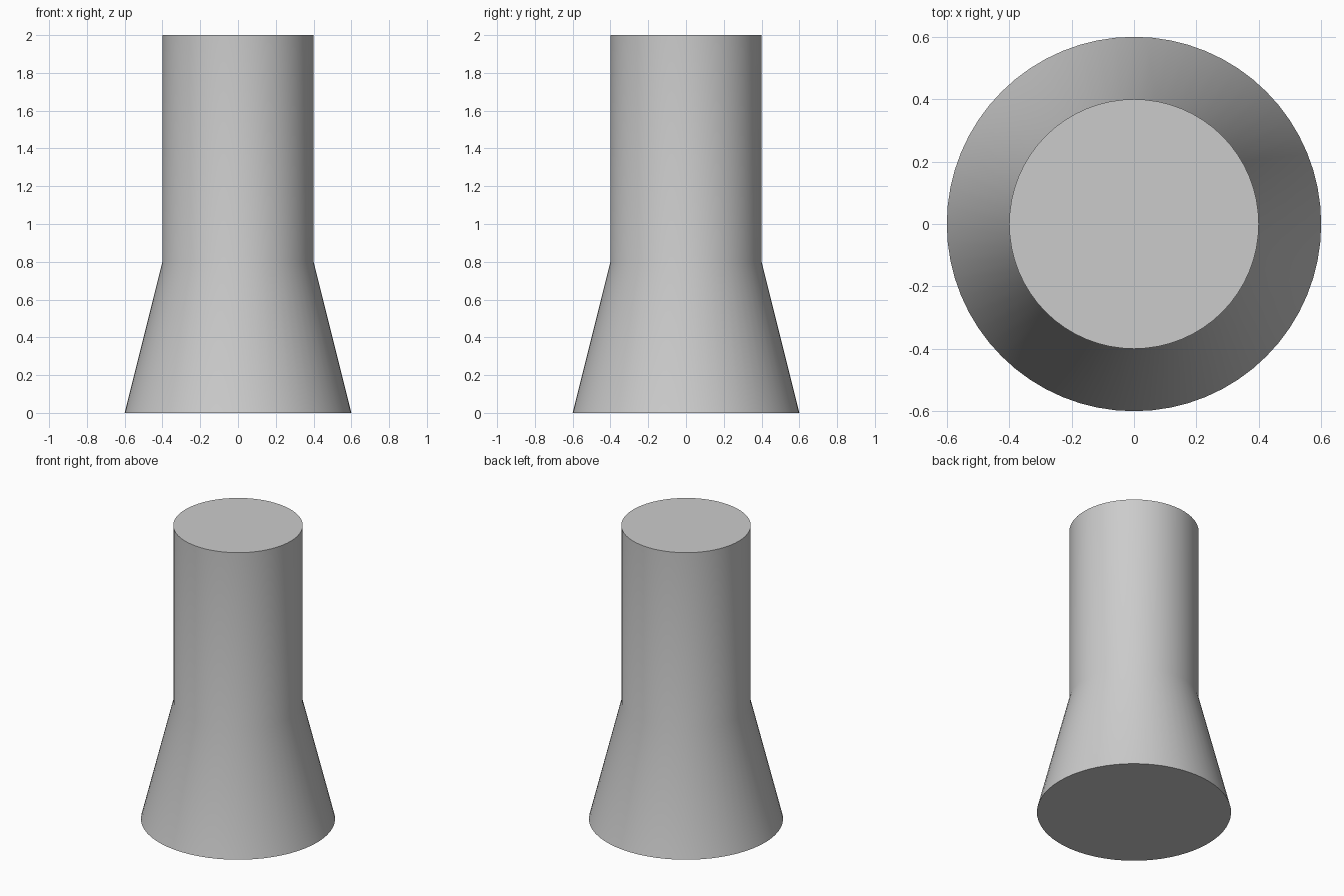
import bpy
import bmesh
from math import cos, sin, tau, radians

cube = bpy.data.objects.get("Cube")
if cube:
    bpy.data.objects.remove(cube, do_unlink=True)

SEGMENTS = 64
# Outer outline as (radius, height): flared base, then straight shaft
PROFILE = [(0.6, 0.0), (0.4, 0.8), (0.4, 2.0)]


def make_material(name, color):
    mat = bpy.data.materials.new(name)
    mat.use_nodes = True
    mat.diffuse_color = color
    mat.node_tree.nodes["Principled BSDF"].inputs["Base Color"].default_value = color
    return mat


def lathe(name, profile, mat):
    """Solid of revolution about z with flat end caps."""
    bm = bmesh.new()
    rings = []
    for radius, height in profile:
        angles = [tau * i / SEGMENTS for i in range(SEGMENTS)]
        rings.append([bm.verts.new((radius * cos(a), radius * sin(a), height)) for a in angles])
    for low, high in zip(rings, rings[1:]):
        for i in range(SEGMENTS):
            j = (i + 1) % SEGMENTS
            bm.faces.new((low[i], low[j], high[j], high[i]))
    bm.faces.new(rings[0][::-1])
    bm.faces.new(rings[-1])
    mesh = bpy.data.meshes.new(name)
    bm.to_mesh(mesh)
    bm.free()
    mesh.materials.append(mat)
    obj = bpy.data.objects.new(name, mesh)
    bpy.context.collection.objects.link(obj)
    return obj


# Flared column, smooth sides with crisp cap rims
column = lathe("flared_column", PROFILE, make_material("light_grey", (0.6, 0.6, 0.6, 1)))
bpy.ops.object.select_all(action="DESELECT")
column.select_set(True)
bpy.context.view_layer.objects.active = column
bpy.ops.object.shade_smooth_by_angle(angle=radians(30))
